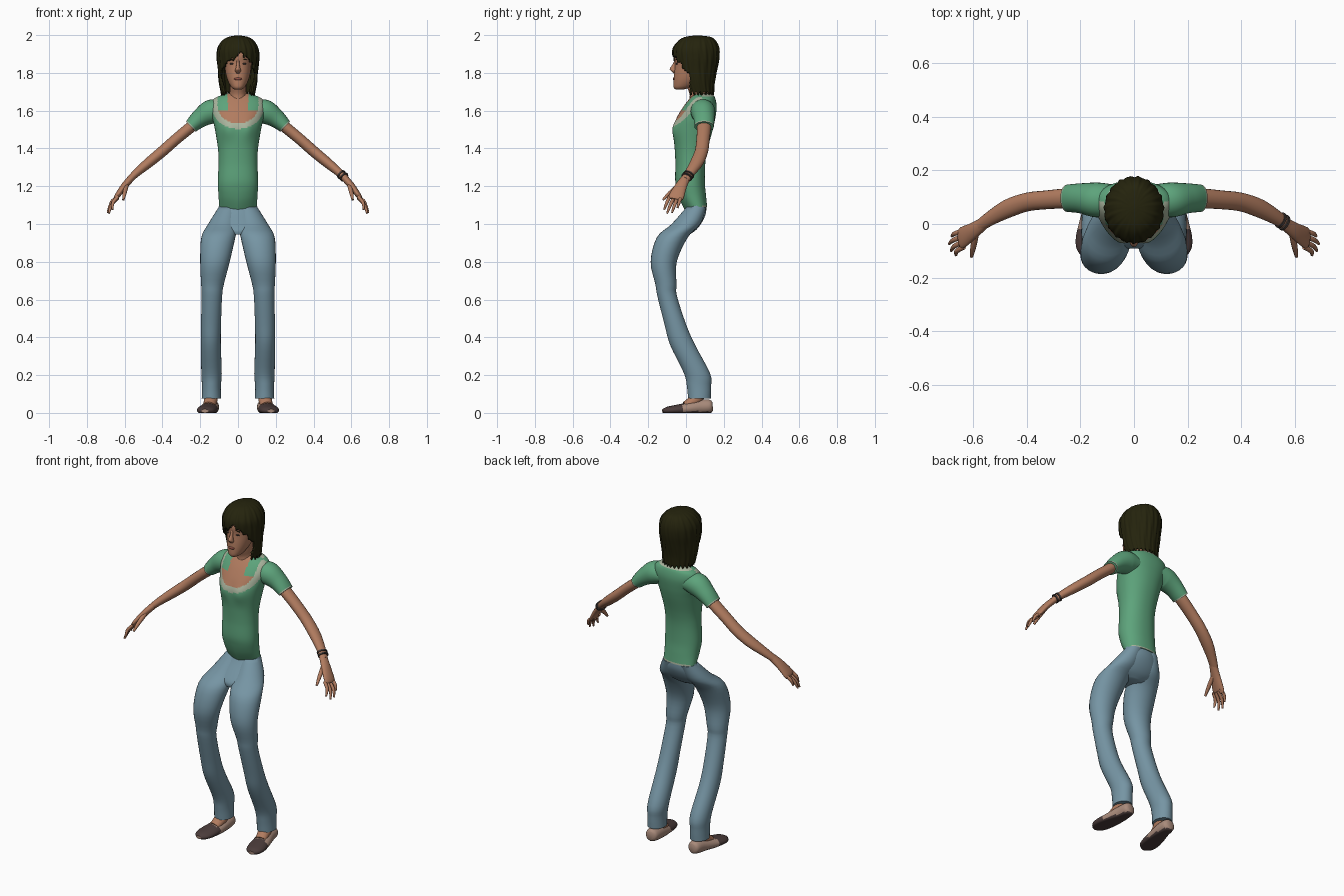
import bpy, bmesh, math, random
from mathutils import Vector

random.seed(4)
if "Cube" in bpy.data.objects:
    bpy.data.objects.remove(bpy.data.objects["Cube"])


def material(name, r, g, b):
    m = bpy.data.materials.new(name)
    m.use_nodes = True
    m.diffuse_color = (r, g, b, 1)
    bsdf = next(n for n in m.node_tree.nodes if n.type == "BSDF_PRINCIPLED")
    bsdf.inputs["Base Color"].default_value = (r, g, b, 1)
    bsdf.inputs["Roughness"].default_value = 0.8
    return m


SKIN = material("skin", .44, .2, .115)
SHIRT = material("shirt green", .11, .37, .2)
TRIM = material("shirt trim", .4, .46, .34)
DENIM = material("denim blue", .18, .3, .37)
HAIR = material("dark hair", .018, .017, .004)
TOE = material("shoe dark", .07, .045, .043)
SHOE = material("shoe beige", .4, .26, .2)
LIPS = material("lips", .3, .09, .065)
EYES = material("eyes and bracelet", .06, .045, .04)


def finish(name, bm, mats):
    mesh = bpy.data.meshes.new(name)
    bm.to_mesh(mesh)
    bm.free()
    for m in mats:
        mesh.materials.append(m)
    for p in mesh.polygons:
        p.use_smooth = True
    mesh.set_sharp_from_angle(angle=math.radians(50))
    ob = bpy.data.objects.new(name, mesh)
    bpy.context.collection.objects.link(ob)
    return ob


def smooth_path(secs, n):
    """Catmull-Rom interpolation through the sections."""
    out = []
    for i in range(len(secs) - 1):
        a, b, c, d = (secs[min(max(k, 0), len(secs) - 1)] for k in range(i - 1, i + 3))
        for j in range(n):
            t = j / n
            out.append([q + t / 2 * (r - p + t * (2 * p - 5 * q + 4 * r - s + t * (3 * (q - r) + s - p)))
                        for p, q, r, s in zip(a, b, c, d)])
    return out + [list(secs[-1])]


def loft(name, secs, mats, ref=None, side=1, seg=20, n=4, rule=None, warp=None, drop=None, power=1):
    """Skin elliptical rings (x, y, z, ra, rb); level rings unless a ref direction is given."""
    rings = smooth_path(secs, n)
    bm = bmesh.new()
    rows = []
    for i, (x, y, z, ra, rb) in enumerate(rings):
        u, v = Vector((1, 0, 0)), Vector((0, 1, 0))
        if ref:
            lo, hi = rings[max(i - 1, 0)], rings[min(i + 1, len(rings) - 1)]
            t = (Vector(hi[:3]) - Vector(lo[:3])).normalized()
            u = (Vector(ref) - t * t.dot(Vector(ref))).normalized()
            v = t.cross(u)
        row = []
        for k in range(seg):
            a = math.tau * k / seg
            c, s = (math.copysign(abs(f) ** power, f) for f in (math.cos(a), math.sin(a)))
            p = Vector((x, y, z)) + u * ra * c + v * rb * s
            if warp:
                p = warp(p, a)
            row.append(bm.verts.new((p.x * side, p.y, p.z)))
        rows.append(row)
    for i in range(len(rows) - 1):
        for k in range(seg):
            q = (k + 1) % seg
            f = bm.faces.new((rows[i][k], rows[i][q], rows[i + 1][q], rows[i + 1][k]))
            if rule:
                f.material_index = rule(f.calc_center_median(), i / (len(rows) - 2))
    bm.faces.new(rows[0])
    bm.faces.new(rows[-1])
    bmesh.ops.recalc_face_normals(bm, faces=bm.faces)
    if drop:
        gone = [f for f in bm.faces if len(f.verts) > 4 or drop(f.calc_center_median())]
        bmesh.ops.delete(bm, geom=gone, context="FACES")
    return finish(name, bm, mats)


def levels(table):
    """Centred level rings from (z, half width, front y, back y)."""
    return [(0, (f + b) / 2, z, w, (b - f) / 2) for z, w, f, b in table]


def blob(name, loc, size, mat):
    bm = bmesh.new()
    bmesh.ops.create_uvsphere(bm, u_segments=12, v_segments=8, radius=1)
    for v in bm.verts:
        v.co = Vector(c * s + l for c, s, l in zip(v.co, size, loc))
    return finish(name, bm, [mat])


# Shirt body: scoop neck with trim, collar tips and dipped hem
def torso_rule(c, row):
    x, drop = abs(c.x), min(0, c.z - 1.625)
    if c.y > .085:
        return 2 if c.z > 1.675 or row < .02 else 0
    if c.z < 1.48:
        return 0
    if math.hypot(x / .108, drop / .092) < 1:
        return 0 if x > .055 and c.z > 1.6 else 1
    return 2 if math.hypot(x / .138, drop / .122) < 1 else 0


def torso_warp(p, a):
    if p.y < .06:
        p.z -= .035 * max(0, 1 - abs(p.x) / .1) * max(0, 1 - (p.z - 1.09) / .1)
        p.y -= .01 * math.exp(-((abs(p.x) - .055) / .035) ** 2 - ((p.z - 1.5) / .05) ** 2)
    return p


loft("shirt_body", levels([
    (1.09, .1, .003, .112), (1.15, .103, -.035, .106), (1.22, .107, -.056, .1),
    (1.32, .103, -.056, .102), (1.4, .106, -.06, .115), (1.5, .122, -.068, .142),
    (1.56, .135, -.05, .155), (1.62, .146, -.015, .162), (1.665, .125, .02, .155),
    (1.69, .06, .045, .14)]), [SHIRT, SKIN, TRIM], seg=112, n=9,
    rule=torso_rule, warp=torso_warp, power=.92)

# Neck and head
loft("neck", levels([(1.62, .06, .01, .13), (1.68, .046, .02, .125),
                     (1.73, .044, .005, .115), (1.8, .045, 0, .11)]), [SKIN])
loft("head", levels([
    (1.712, .018, -.055, -.015), (1.725, .036, -.066, .03), (1.76, .055, -.066, .08),
    (1.8, .066, -.063, .11), (1.85, .072, -.058, .13), (1.9, .075, -.06, .14),
    (1.96, .05, -.03, .12)]), [SKIN], seg=28, power=.95)
loft("nose", levels([(1.798, .008, -.066, -.05), (1.811, .016, -.08, -.05), (1.822, .013, -.086, -.05),
                     (1.845, .008, -.071, -.05), (1.868, .007, -.06, -.05)]), [SKIN], seg=12)
blob("lips", (0, -.063, 1.768), (.021, .007, .007), LIPS)
for s, tag in ((1, "left"), (-1, "right")):
    blob(tag + "_eye", (s * .031, -.048, 1.848), (.013, .006, .005), EYES)
    blob(tag + "_brow", (s * .031, -.048, 1.87), (.018, .006, .003), HAIR)

# Hair: grooved shell with an open face, swept fringe and ragged ends
nick = [random.uniform(-.012, .012) for _ in range(48)]


def hair_warp(p, a):
    k = 1 + .018 * math.sin(a * 19) + .012 * math.sin(a * 31 + p.z * 40)
    ragged = .012 * math.sin(a * 23) * max(0, (1.76 - p.z) / .08)
    return Vector((p.x * k, .06 + (p.y - .06) * k, p.z + ragged))


def face_opening(c):
    jag = nick[int((c.x + .2) * 110) % len(nick)]
    fringe = 1.905 - .75 * abs(c.x - .015) + jag
    edge = .02 - max(0, c.z - 1.79) * 1.1
    return (c.y < edge and c.z < 1.85) or (c.y < 0 and abs(c.x) < .085 and c.z < fringe)


hair = loft("hair", levels([
    (1.69, .09, -.01, .148), (1.75, .1, -.035, .152), (1.82, .106, -.06, .165),
    (1.88, .111, -.07, .176), (1.93, .107, -.068, .175), (1.97, .084, -.04, .158),
    (1.99, .052, -.005, .13), (1.998, .012, .045, .075)]), [HAIR], seg=120, n=7,
    warp=hair_warp, drop=face_opening)
bm = bmesh.new()
bm.from_mesh(hair.data)
bmesh.ops.holes_fill(bm, edges=[e for e in bm.edges if e.is_boundary and
                                min(v.co.z for v in e.verts) > 1.98], sides=0)
bm.to_mesh(hair.data)
bm.free()
shell = hair.modifiers.new("thickness", "SOLIDIFY")
shell.thickness, shell.offset = .012, -1

# Hips under the shirt
loft("hips", levels([(1.11, .096, .012, .106), (1.06, .115, -.02, .106), (1.01, .145, -.06, .085),
                     (.97, .13, -.09, .055), (.945, .06, -.09, .02)]), [DENIM], seg=32)

# Limbs, mirrored
ACROSS = (0, 1, 0)
LEG = [(.052, .055, 1.09, .05, .052), (.08, 0, 1.0, .078, .076), (.104, -.072, .93, .09, .082),
       (.122, -.118, .8, .078, .069), (.135, -.106, .68, .06, .056), (.138, -.1, .62, .054, .052),
       (.143, -.057, .47, .053, .057), (.144, -.018, .36, .053, .066), (.14, .058, .21, .054, .069),
       (.141, .069, .14, .05, .064), (.141, .071, .075, .051, .06)]
ARM = [(.2, .095, 1.555, .038, .03), (.26, .095, 1.505, .037, .03), (.33, .09, 1.447, .035, .029),
       (.4, .082, 1.385, .035, .029), (.47, .058, 1.327, .035, .027), (.53, .025, 1.277, .028, .022),
       (.575, -.005, 1.235, .023, .017)]
SLEEVE = [(.08, .088, 1.6, .06, .05), (.14, .09, 1.595, .065, .064), (.2, .096, 1.56, .056, .05),
          (.25, .096, 1.515, .051, .037)]
PALM = [(.56, .003, 1.248, .023, .018), (.6, -.025, 1.203, .031, .018),
        (.64, -.05, 1.148, .04, .014), (.65, -.056, 1.13, .034, .009)]
FINGERS = {"index": ((-.086, 1.145), (.665, -.116, 1.076)), "middle": ((-.066, 1.137), (.683, -.1, 1.056)),
           "ring": ((-.046, 1.137), (.69, -.074, 1.06)), "little": ((-.026, 1.145), (.68, -.045, 1.085))}


def shoe_warp(p, a):
    p.z = max(p.z, 0)
    return p


def shoe_rule(c, row):
    return 1 if c.z < .008 or c.y < -.015 else 0


for s, tag in ((1, "left"), (-1, "right")):
    loft(tag + "_trouser_leg", LEG, [DENIM], side=s, seg=28)
    loft(tag + "_sleeve", SLEEVE, [SHIRT, TRIM], ACROSS, s, 28, 6, lambda c, row: int(row > .97))
    loft(tag + "_arm", ARM, [SKIN], ACROSS, s)
    loft(tag + "_palm", PALM, [SKIN], ACROSS, s)
    for finger, ((y, z), tip) in FINGERS.items():
        mid = [(.638 + tip[0]) / 2 + .01, (y + tip[1]) / 2, (z + tip[2]) / 2 + .003]
        loft(f"{tag}_{finger}_finger", [(.635, y, z, .01, .009), (*mid, .009, .009), (*tip, .005, .005)],
             [SKIN], ACROSS, s, 10)
    loft(tag + "_thumb", [(.59, -.035, 1.205, .012, .014), (.6, -.085, 1.165, .011, .011),
                          (.607, -.122, 1.128, .006, .006)], [SKIN], (1, 0, 0), s, 10)
    # Shoe with dark toe and sole, bare instep above
    loft(tag + "_shoe", [(.139, .14, .035, .02, .024), (.14, .125, .034, .036, .036), (.143, .07, .03, .043, .04),
                         (.155, 0, .02, .05, .033), (.166, -.06, .015, .052, .026),
                         (.172, -.1, .012, .042, .02), (.175, -.124, .01, .018, .01)],
         [SHOE, TOE], (1, 0, 0), s, 28, 5, shoe_rule, shoe_warp)
    loft(tag + "_instep", [(.142, .07, .12, .035, .04), (.144, .05, .07, .036, .035),
                           (.153, -.005, .038, .032, .022)], [SKIN], (1, 0, 0), s)

# Two thin bracelet bands on the left wrist
for x, y, z in ((.545, .016, 1.263), (.558, .007, 1.252)):
    loft("bracelet", [(x, y, z, .031, .026), (x + .006, y - .004, z - .005, .031, .026)],
         [EYES], ACROSS, 1, 20, 1)
